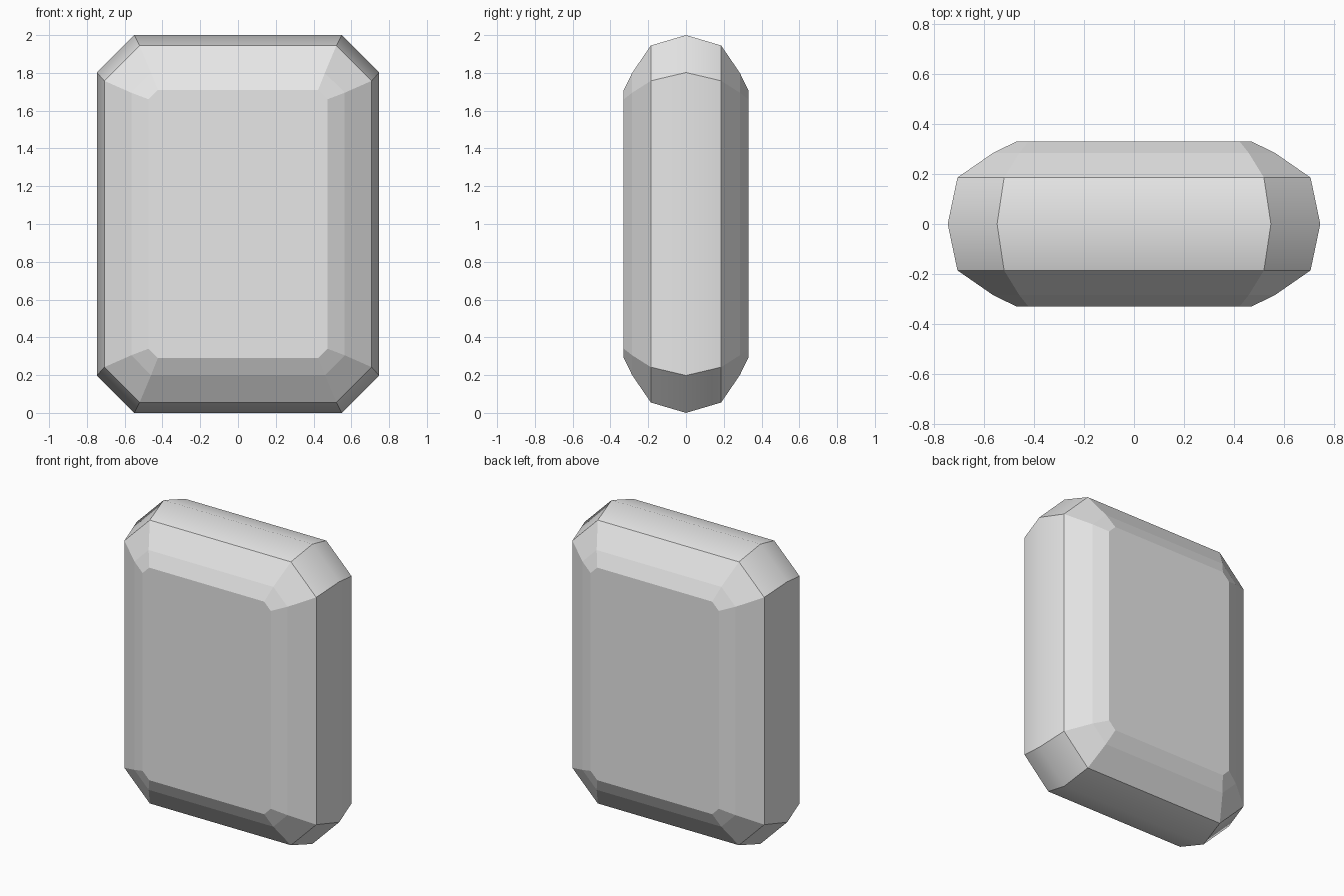
import bpy, bmesh

old = bpy.data.objects.get("Cube")
if old:
    bpy.data.objects.remove(old, do_unlink=True)

grey = bpy.data.materials.new("light grey")
grey.use_nodes = True
COLOUR = (0.8, 0.8, 0.8, 1)
grey.diffuse_color = COLOUR
grey.node_tree.nodes["Principled BSDF"].inputs["Base Color"].default_value = COLOUR

# Clipped-rectangle sections from the middle outwards: depth, half width, half height, corner cut
girdle = (0, 0.747, 1.0, 0.198)
rim = (0.186, 0.708, 0.945, 0.187)
facet = (0.285, 0.565, 0.8, 0.105)
table = (0.33, 0.473, 0.709, 0.049)


def add_ring(bm, side, section):
    y, w, h, c = section
    quarter = [(w, h - c), (w - c, h)]
    half = quarter + [(-x, z) for x, z in reversed(quarter)]
    outline = half + [(-x, -z) for x, z in half]
    return [bm.verts.new((x, side * y, z + 1)) for x, z in outline]


# Cut gem: matching rings front and back, bridged with flat facets
bm = bmesh.new()
sections = [(-1, s) for s in (table, facet, rim)] + [(1, s) for s in (girdle, rim, facet, table)]
rings = [add_ring(bm, side, s) for side, s in sections]
bm.faces.new(rings[0])
bm.faces.new(rings[-1])
for a, b in zip(rings, rings[1:]):
    for i in range(len(a)):
        j = (i + 1) % len(a)
        bm.faces.new((a[i], a[j], b[j], b[i]))
bmesh.ops.recalc_face_normals(bm, faces=bm.faces)

# The belt around the middle is smooth across its crease only
for face in bm.faces:
    face.smooth = abs(face.calc_center_median().y) < rim[0]
for edge in bm.edges:
    on_crease = all(abs(v.co.y) < 0.01 for v in edge.verts)
    edge.smooth = on_crease

mesh = bpy.data.meshes.new("cut_gem")
bm.to_mesh(mesh)
bm.free()
mesh.materials.append(grey)
gem = bpy.data.objects.new("cut_gem", mesh)
bpy.context.collection.objects.link(gem)
